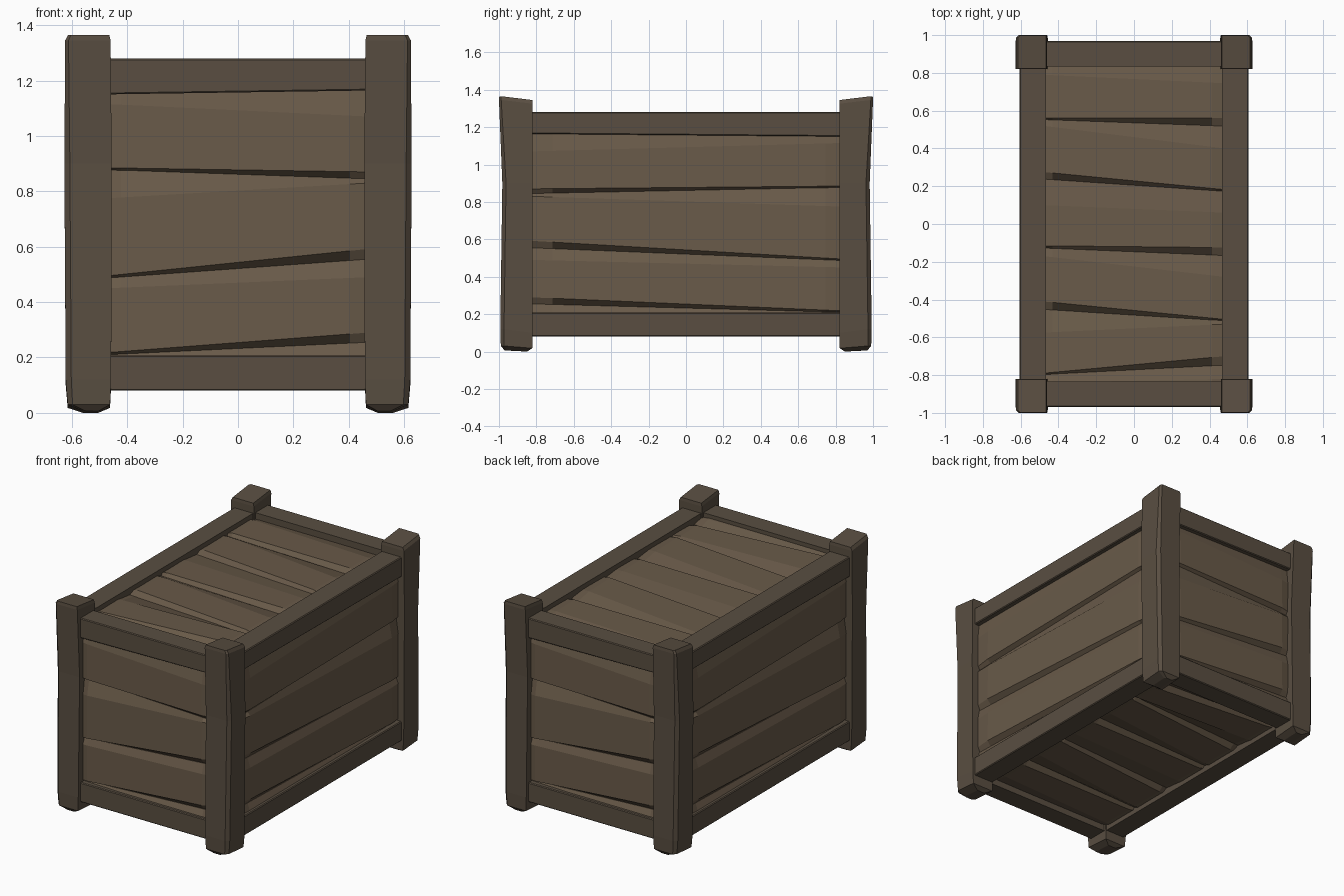
import bpy, bmesh
from mathutils import Vector

if "Cube" in bpy.data.objects:
    bpy.data.objects.remove(bpy.data.objects["Cube"])


def material(name, rgb):
    m = bpy.data.materials.new(name)
    m.diffuse_color = (*rgb, 1)
    m.use_nodes = True
    m.node_tree.nodes["Principled BSDF"].inputs["Base Color"].default_value = m.diffuse_color
    return m


PLANK = material("plank_wood", (0.140, 0.102, 0.066))
FRAME = material("frame_wood", (0.100, 0.076, 0.053))


def loft(name, sections, mat, place=lambda p: p):
    """Skin a list of equal-length point rings, close both ends."""
    bm = bmesh.new()
    rings = [[bm.verts.new(place(Vector(p))) for p in s] for s in sections]
    n = len(rings[0])
    for a, b in zip(rings, rings[1:]):
        for i in range(n):
            j = (i + 1) % n
            bm.faces.new((a[i], a[j], b[j], b[i]))
    bm.faces.new(rings[0])
    bm.faces.new(rings[-1])
    bmesh.ops.recalc_face_normals(bm, faces=bm.faces)
    me = bpy.data.meshes.new(name)
    bm.to_mesh(me)
    bm.free()
    me.materials.append(mat)
    bpy.context.collection.objects.link(bpy.data.objects.new(name, me))


def panel(name, planks, half, lo, hi, face, place):
    """Planks bevelled top and bottom over a backing: u across, v up, w out."""
    back = face - 0.032

    def board(u):
        return [(u, lo, back - 0.04), (u, hi, back - 0.04), (u, hi, back), (u, lo, back)]
    loft(name + "_backing", [board(-half), board(half)], PLANK, place)
    for k, (bot, bev, crease, top) in enumerate(planks):
        rings = []
        for f, dip in ((0, 0.012), (0.05, 0), (0.93, 0), (1, 0.014)):
            b, e, c, t = (v[0] + (v[1] - v[0]) * f for v in (bot, bev, crease, top))
            u = half * (2 * f - 1)
            rings.append([(u, b, back - 0.02), (u, b, back + 0.002),
                          (u, b + e, face - dip), (u, c, face - 0.004 - dip * 0.5),
                          (u, t, face - 0.024), (u, t, back - 0.02)])
        loft(f"{name}_plank_{k + 1}", rings, PLANK, place)


def rail(name, half, w0, w1, z0, z1, skew, place):
    """Frame rail with tiny outer chamfers and a slight skew."""
    def ring(u, s):
        c = 0.005
        return [(u, z0 + s, w0), (u, z1, w0), (u, z1, w1 - c), (u, z1 - c, w1),
                (u, z0 + s + c, w1), (u, z0 + s, w1 - c)]
    loft(name, [ring(-half, 0), ring(half, skew)], FRAME, place)


# Wall planks, each as (left, right): bottom, bevel, upper crease, top
wall = [((0.14, 0.14), (0.01, 0.01), (0.19, 0.20), (0.21, 0.255)),
        ((0.208, 0.25), (0.010, 0.040), (0.45, 0.49), (0.487, 0.555)),
        ((0.485, 0.55), (0.010, 0.042), (0.775, 0.83), (0.878, 0.845)),
        ((0.875, 0.84), (0.010, 0.030), (1.115, 1.07), (1.17, 1.18))]

for s, end, side in ((1, "front", "right"), (-1, "back", "left")):
    def to_end(p, s=s):
        return Vector((s * p.x, -s * p.z, p.y))

    def to_side(p, s=s):
        return Vector((s * p.z, -s * p.x, p.y))

    for label, half, face, w0, w1, place in (
            (end, 0.47, 0.955, 0.835, 0.968, to_end),
            (side, 0.83, 0.592, 0.465, 0.605, to_side)):
        panel(label, wall, half, 0.12, 1.22, face, place)
        rail(label + "_top_rail", half, w0, w1, 1.15, 1.28, 0.014, place)
        rail(label + "_bottom_rail", half, w0, w1, 0.08, 0.208, 0.0, place)

# Lid and floor planks
lid = [((0.55, 0.515), (0.012, 0.045), (0.79, 0.745), (0.85, 0.85)),
       ((0.235, 0.17), (0.04, 0.012), (0.52, 0.40), (0.553, 0.518)),
       ((-0.13, -0.17), (0.015, 0.045), (0.10, 0.06), (0.238, 0.173)),
       ((-0.455, -0.515), (0.045, 0.010), (-0.17, -0.28), (-0.127, -0.167)),
       ((-0.80, -0.75), (0.010, 0.05), (-0.575, -0.53), (-0.452, -0.512)),
       ((-0.87, -0.87), (0.01, 0.01), (-0.84, -0.82), (-0.797, -0.747))]
panel("lid", lid, 0.48, -0.85, 0.85, 1.258, lambda p: p)
panel("floor", lid, 0.48, -0.85, 0.85, 1.258,
      lambda p: Vector((p.x, -p.y, 1.36 - p.z)))


# Corner posts: height at inner and outer edge, inner and outer extents
def post_ring(zi, zo, xi, xo, yi, yo, c):
    return [(xi, yi, zi), (xo, yi, zi), (xo, yo - c, zo),
            (xo - c, yo, zo), (xi, yo, zo)]


post = [post_ring(0.0, 0.006, 0.505, 0.56, 0.85, 0.97, 0.012),
        post_ring(0.018, 0.03, 0.462, 0.615, 0.822, 0.99, 0.018),
        post_ring(0.10, 0.12, 0.458, 0.622, 0.82, 0.993, 0.020),
        post_ring(0.9, 0.9, 0.456, 0.627, 0.82, 0.982, 0.020),
        post_ring(1.325, 1.345, 0.46, 0.624, 0.82, 1.0, 0.012),
        post_ring(1.345, 1.365, 0.465, 0.613, 0.822, 0.998, 0.010)]
for sx, nx in ((-1, "left"), (1, "right")):
    for sy, ny in ((-1, "front"), (1, "back")):
        loft(f"{ny}_{nx}_post", post, FRAME,
             lambda p: Vector((sx * p.x, sy * p.y, p.z)))
